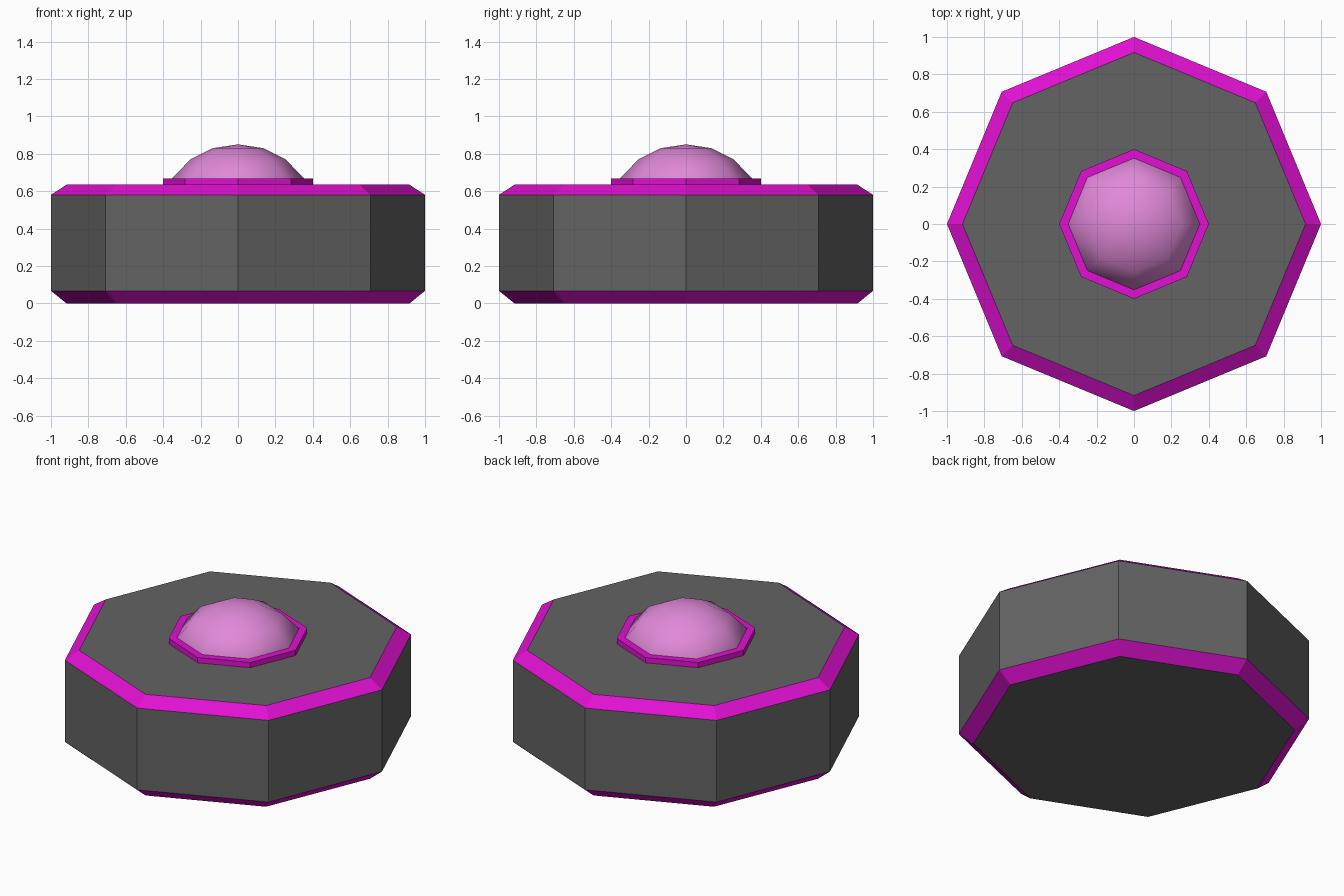
import bpy
import bmesh
from math import cos, sin, pi

cube = bpy.data.objects.get("Cube")
if cube:
    bpy.data.objects.remove(cube, do_unlink=True)

SIDES = 8


def material(name, rgb):
    mat = bpy.data.materials.new(name)
    mat.use_nodes = True
    color = (*rgb, 1.0)
    mat.diffuse_color = color
    mat.node_tree.nodes["Principled BSDF"].inputs["Base Color"].default_value = color
    return mat


def lathe(name, profile, mats, smooth=False):
    """Turn a (radius, height) profile into an eight-sided solid."""
    bm = bmesh.new()
    rings = []
    for r, z in profile:
        if r == 0:
            rings.append([bm.verts.new((0, 0, z))] * SIDES)
        else:
            rings.append([bm.verts.new((r * cos(2 * pi * i / SIDES),
                                        r * sin(2 * pi * i / SIDES), z))
                          for i in range(SIDES)])
    for low, high in zip(rings, rings[1:]):
        for i in range(SIDES):
            j = (i + 1) % SIDES
            corners = [low[i], low[j], high[j], high[i]]
            bm.faces.new(list(dict.fromkeys(corners)))
    bm.faces.new(rings[0][::-1])
    if profile[-1][0] > 0:
        bm.faces.new(rings[-1])
    bm.normal_update()
    # Sloped faces take the second material when there is one
    for face in bm.faces:
        sloped = 0.1 < abs(face.normal.z) < 0.98
        face.material_index = 1 if sloped and len(mats) > 1 else 0
        face.smooth = smooth and face.normal.z > -0.9
    mesh = bpy.data.meshes.new(name)
    bm.to_mesh(mesh)
    bm.free()
    for mat in mats:
        mesh.materials.append(mat)
    obj = bpy.data.objects.new(name, mesh)
    bpy.context.collection.objects.link(obj)
    return obj


grey = material("dark grey", (0.125, 0.125, 0.125))
magenta = material("magenta", (0.75, 0.005, 0.64))
pink = material("pink", (0.75, 0.25, 0.69))

# Octagonal body with coloured chamfers
lathe("body", [(0.917, 0), (1, 0.067), (1, 0.58), (0.917, 0.635)], [grey, magenta])

# Raised collar around the dome
lathe("collar", [(0.4, 0.62), (0.4, 0.668)], [magenta])

# Smooth button dome
lathe("dome", [(0.352, 0.66), (0.352, 0.67), (0.254, 0.77), (0.135, 0.83), (0, 0.85)],
      [pink], smooth=True)
